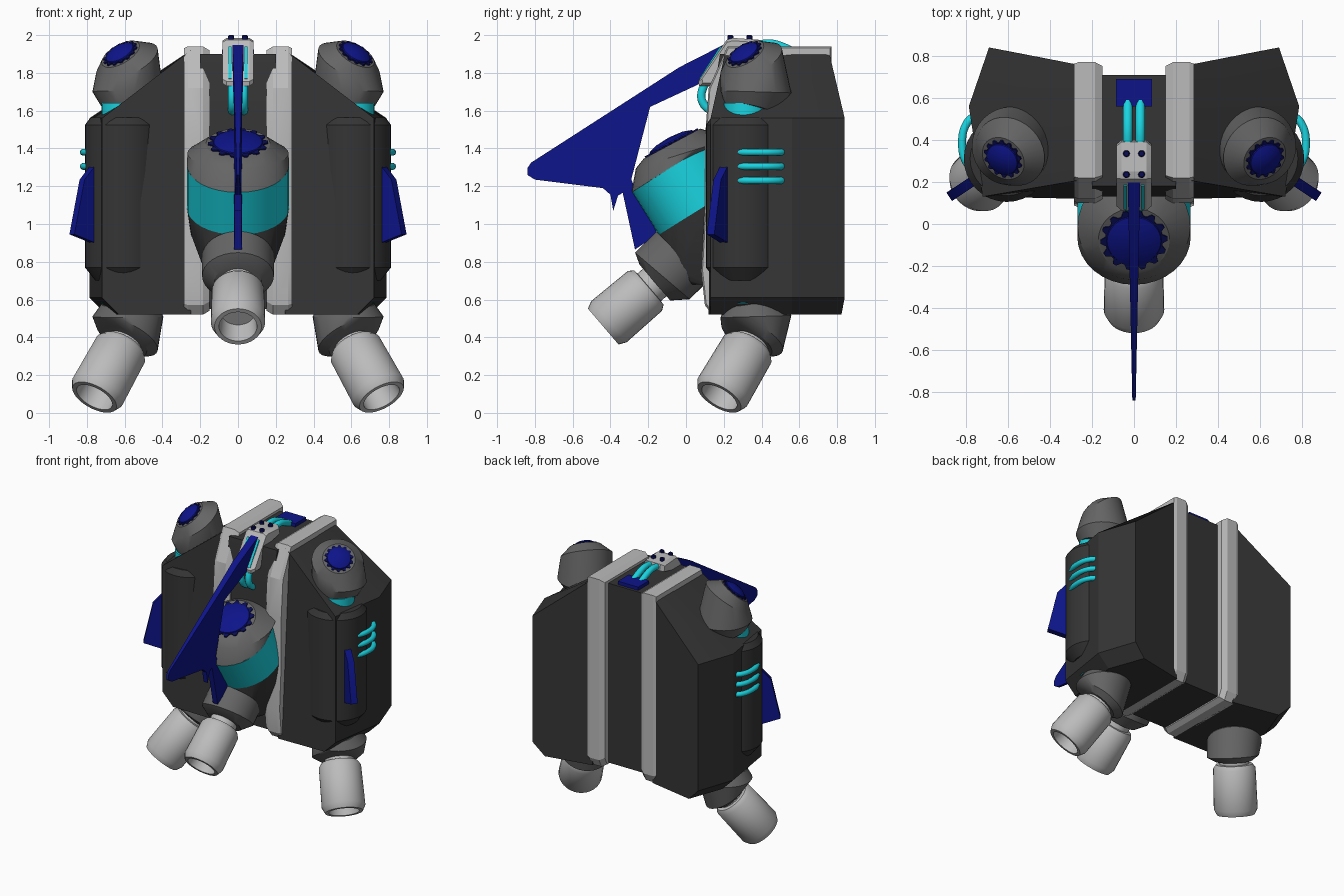
import bpy, bmesh, math
from mathutils import Vector as V

if "Cube" in bpy.data.objects:
    bpy.data.objects.remove(bpy.data.objects["Cube"])

def mat(name, r, g, b):
    m = bpy.data.materials.new(name)
    m.diffuse_color = (r, g, b, 1)
    m.use_nodes = True
    m.node_tree.nodes["Principled BSDF"].inputs["Base Color"].default_value = m.diffuse_color
    return m

DARK = mat("charcoal", .035, .035, .035)
MID = mat("mid_grey", .13, .13, .13)
LIGHT = mat("light_grey", .5, .5, .5)
BLUE = mat("blue", .004, .007, .25)
NAVY = mat("navy", .003, .004, .09)
CYAN = mat("cyan", .01, .66, .75)

def finish(name, bm, m, angle=35):
    bmesh.ops.recalc_face_normals(bm, faces=bm.faces[:])
    me = bpy.data.meshes.new(name)
    bm.to_mesh(me)
    bm.free()
    for p in me.polygons:
        p.use_smooth = True
    me.set_sharp_from_angle(angle=math.radians(angle))
    me.materials.append(m)
    ob = bpy.data.objects.new(name, me)
    bpy.context.collection.objects.link(ob)
    return ob

def frame(n):
    n = V(n).normalized()
    u = n.cross(V((0, 0, 1)) if abs(n.z) < .9 else V((0, 1, 0))).normalized()
    return n, u, n.cross(u)

def ring(c, n, r, seg=32):
    n, u, w = frame(n)
    rs = r if isinstance(r, (list, tuple)) else [r]
    return [V(c) + rs[i % len(rs)] * (math.cos(2 * math.pi * i / seg) * u + math.sin(2 * math.pi * i / seg) * w)
            for i in range(seg)]

def loft(name, loops, m, angle=35):
    """Skin equal-length loops and cap both ends."""
    bm = bmesh.new()
    L = [[bm.verts.new(p) for p in lp] for lp in loops]
    for a, b in zip(L, L[1:]):
        for i in range(len(a)):
            j = (i + 1) % len(a)
            bm.faces.new((a[i], a[j], b[j], b[i]))
    bm.faces.new(L[0])
    bm.faces.new(L[-1])
    return finish(name, bm, m, angle)

def lathe(name, p, d, prof, m):
    d = V(d).normalized()
    return loft(name, [ring(V(p) + d * t, d, r) for t, r in prof], m)

def hull(name, rings, m):
    bm = bmesh.new()
    for c, n, r in rings:
        for p in ring(c, n, r):
            bm.verts.new(p)
    res = bmesh.ops.convex_hull(bm, input=bm.verts[:])
    junk = {e for e in res["geom_interior"] + res["geom_unused"] if isinstance(e, bmesh.types.BMVert)}
    bmesh.ops.delete(bm, geom=list(junk), context='VERTS')
    bmesh.ops.dissolve_limit(bm, angle_limit=.01, verts=bm.verts[:], edges=bm.edges[:])
    return finish(name, bm, m, 28)

def tube(name, pts, r, m):
    cu = bpy.data.curves.new(name, 'CURVE')
    cu.dimensions, cu.bevel_depth, cu.bevel_resolution = '3D', r, 3
    cu.use_fill_caps = True
    cu.resolution_u = 8
    sp = cu.splines.new('BEZIER')
    sp.bezier_points.add(len(pts) - 1)
    for b, p in zip(sp.bezier_points, pts):
        b.co = p
        b.handle_left_type = b.handle_right_type = 'AUTO'
    cu.materials.append(m)
    ob = bpy.data.objects.new(name, cu)
    bpy.context.collection.objects.link(ob)

def vent(name, c, n, r):
    """Toothed dark disc with a blue domed centre."""
    n = V(n).normalized()
    c = V(c)
    gear = [r, r, r * .86, r * .86]
    loft(name + "_toothed_disc", [ring(c - n * .02, n, gear, 56), ring(c + n * .008, n, gear, 56)], NAVY)
    lathe(name + "_dome", c, n, [(0, r * .84), (.014, r * .8), (.03, r * .5), (.036, .01)], BLUE)

NOZZLE = [(-.07, .10), (0, .10), (.002, .125), (.03, .145), (.31, .15), (.35, .13),
          (.35, .105), (.2, .095), (.2, .01)]

# central spine panel
spine = [(.18, 1.9), (.71, 1.9), (.71, .55), (.15, .55), (.13, 1.6)]
loft("spine_panel", [[(x, y, z) for y, z in spine] for x in (-.2, .2)], DARK)

# rib outline in side view (y, z)
rib = [(.22, 1.94), (.77, 1.94), (.77, .58), (.74, .52), (.14, .52), (.10, .57),
       (.08, .75), (.10, 1.1), (.10, 1.45), (.12, 1.72)]
def shrink(k):
    return [(.43 + (y - .43) * (1 - k * 1.8), 1.23 + (z - 1.23) * (1 - k)) for y, z in rib]

for s, side in ((1, "right"), (-1, "left")):
    # side shell and rib
    def section(xo, y_in, y_out, y_top):
        pts = [(.25, 1.92), (xo, 1.56), (xo, .61), (xo - .09, .52), (.25, .52)]
        ys = [y_top, y_out, y_out, y_in + (y_out - y_in) * .8, y_in]
        return [(s * x, y, z) for (x, z), y in zip(pts, ys)]
    loft(side + "_shell", [section(.69, .755, .84, .755), section(.786, .56, .56, .56),
                           section(.72, .12, .13, .21)], DARK, 10)
    loft(side + "_rib", [[(s * x, y, z) for y, z in shrink(k)]
                         for x, k in ((.15, .03), (.185, 0), (.265, 0), (.285, .012))], LIGHT, 20)

    # pod cylinder and cyan collars
    px, py = s * .605, .31
    lathe(side + "_pod", (px, py, 0), (0, 0, 1),
          [(.70, .15), (.77, .205), (1.525, .205), (1.565, .175)], DARK)
    for z0, z1, w in ((1.55, 1.64, "upper"), (.58, .71, "lower")):
        lathe(f"{side}_{w}_collar", (s * .6, .32, 0), (0, 0, 1), [(z0, .122), (z1, .122)], CYAN)

    # upper elbow cap with vent
    n = (s * .45, -.45, .77)
    hull(side + "_upper_elbow", [((s * .595, .34, 1.605), (-s * .2, .2, 1), .135),
                                 ((s * .583, .37, 1.70), (0, .03, 1), .188),
                                 ((s * .588, .345, 1.86), (s * .4, -.4, .82), .178),
                                 ((s * .622, .312, 1.90), n, .112)], MID)
    vent(side + "_upper_vent", (s * .622, .312, 1.90), n, .1)

    # lower elbow and nozzle
    d = (s * .43, -.46, -.78)
    hull(side + "_lower_elbow", [((s * .595, .34, .60), (-s * .2, .2, -1), .13),
                                 ((s * .583, .37, .51), (0, .03, -1), .188),
                                 ((s * .588, .35, .40), (s * .4, -.4, -.82), .178),
                                 ((s * .60, .34, .375), d, .13)], MID)
    lathe(side + "_nozzle", (s * .61, .337, .355), d, NOZZLE, LIGHT)

    # side fin
    out, t = V((s * .83, -.55, 0)), V((s * .55, .83, 0)) * .024
    fin = [(-.03, 1.36), (.03, 1.36), (.145, 1.235), (.21, .945), (.03, .885), (-.03, .885)]
    base = V((s * .705, .245, 0))
    loft(side + "_side_fin", [[base + out * a + V((0, 0, z)) + t * k for a, z in fin] for k in (-1, 1)], BLUE)

    # cyan loops on the outer side
    for i, z in enumerate((1.38, 1.305, 1.23)):
        tube(f"{side}_side_loop_{i}", [(s * x, y, z) for x, y in
             ((.745, .245), (.795, .29), (.818, .38), (.795, .48), (.745, .525))], .019, CYAN)

    # hoses on the top and front
    hx = s * .03
    tube(side + "_top_hose", [(hx, .38, 1.95), (hx, .45, 1.955), (hx, .52, 1.935), (hx, .59, 1.90)], .023, CYAN)
    tube(side + "_front_hose", [(hx, .14, 1.78), (hx, .09, 1.72), (hx, .09, 1.64), (hx, .17, 1.58)], .023, CYAN)

    # bracket inlays and bolts
    inlay = [(.07, 1.77), (.18, 1.94), (.20, 1.92), (.09, 1.75)]
    loft(side + "_bracket_inlay", [[(s * x, y, z) for y, z in inlay] for x in (.034, .05)], CYAN)
    for y in (.235, .335):
        lathe(f"{side}_bracket_bolt_{int(y * 1000)}", (s * .036, y, 1.97), (0, 0, 1),
              [(0, .016), (.025, .016), (.03, .011)], NAVY)

# central thruster
a = (0, -.53, .85)
lathe("thruster_band", (0, .084, 1.085), a, [(0, .27), (.27, .27)], CYAN)
hull("thruster_cap", [((0, -.06, 1.31), a, .27), ((0, -.01, 1.375), (0, -.3, .95), .268),
                      ((0, -.075, 1.425), (0, -.47, .88), .17)], MID)
vent("thruster_vent", (0, -.075, 1.425), (0, -.47, .88), .16)
hull("thruster_lower_body", [((0, .084, 1.085), a, .27), ((0, .11, .95), (0, -.3, .95), .25),
                             ((0, .02, .80), (0, -.6, .8), .19), ((0, .12, .68), (0, 0, 1), .15)], DARK)
d = (0, -.76, -.65)
hull("thruster_elbow", [((0, -.025, .825), (0, -.72, -.7), .19), ((0, -.125, .725), (0, -.65, -.76), .19),
                        ((0, -.165, .69), d, .125)], MID)
lathe("thruster_nozzle", (0, -.195, .665), d, [(min(t, .32) if t < .33 else .32, r * .96) if t != .31 else (.28, .144)
                                               for t, r in NOZZLE], LIGHT)

# main fin, thinning toward its tip
fin = [(.22, 1.96), (-.035, 1.83), (-.82, 1.325), (-.84, 1.295), (-.84, 1.26), (-.80, 1.235), (-.44, 1.19),
       (-.40, 1.155), (-.385, 1.07), (-.36, 1.15), (-.335, 1.165), (-.27, .865), (-.15, .945),
       (-.29, 1.235), (-.19, 1.62), (.10, 1.755)]
loft("main_fin", [[(s * (.008 + .021 * (y + .84)), y, z) for y, z in fin] for s in (-1, 1)], BLUE)

# fin bracket and hose box
br = [(.07, 1.73), (.065, 1.755), (.215, 1.975), (.25, 1.985), (.39, 1.975), (.40, 1.93), (.27, 1.90), (.13, 1.73)]
loft("fin_bracket", [[(x, .23 + (y - .23) * k, 1.86 + (z - 1.86) * k) for y, z in br]
                     for x, k in ((-.083, .88), (-.06, 1), (.06, 1), (.083, .88))], LIGHT, 20)
loft("hose_box", [[(x, y, z) for x, y in ((-.085, .56), (.085, .56), (.085, .69), (-.085, .69))]
                  for z in (1.86, 1.925)], BLUE)
